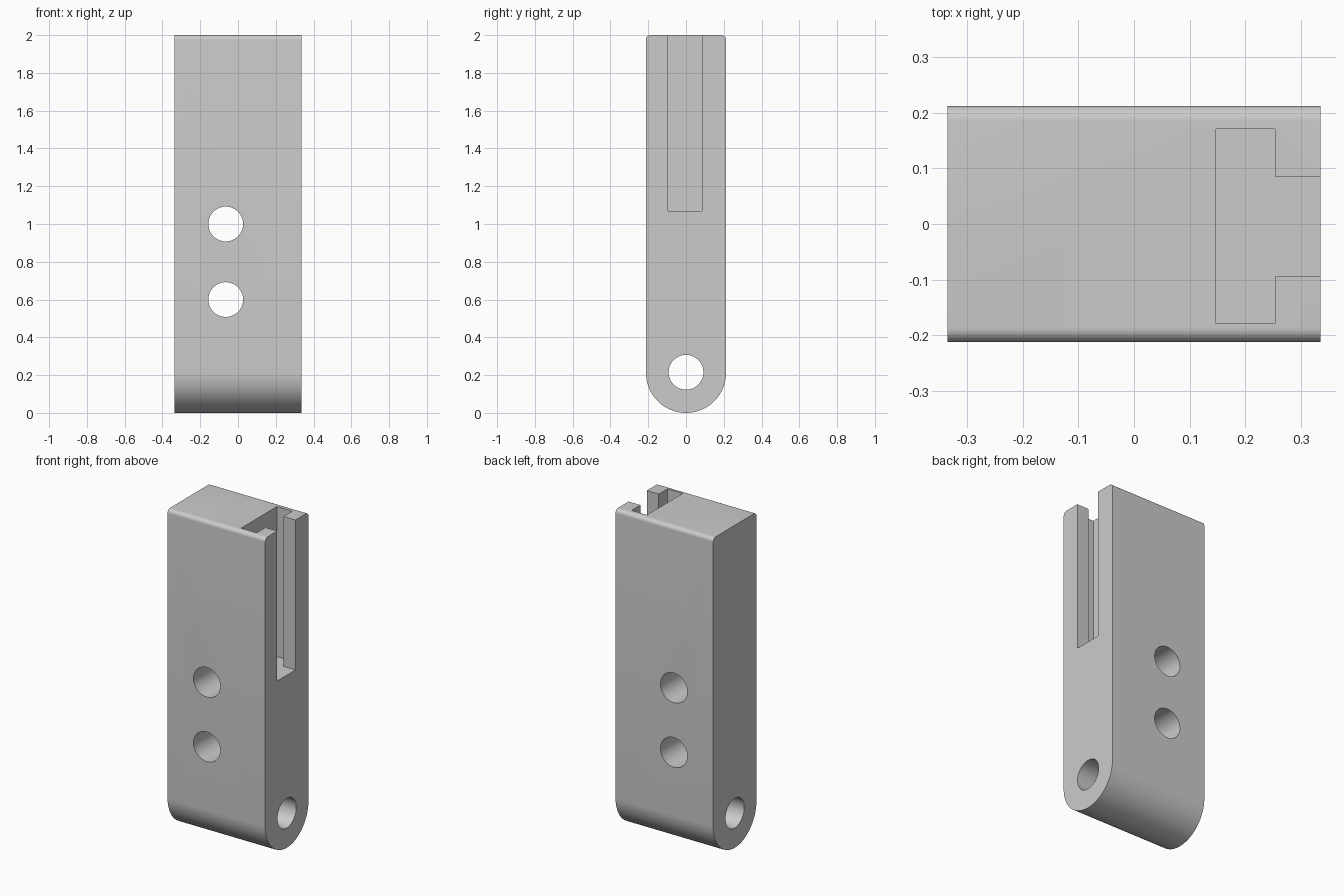
import bpy
import bmesh
from math import sin, cos, pi, radians
from mathutils import Matrix

if "Cube" in bpy.data.objects:
    bpy.data.objects.remove(bpy.data.objects["Cube"], do_unlink=True)

HALF_W, RADIUS, HEIGHT, FILLET = 0.335, 0.212, 2.0, 0.025
HOLE_R, HOLE_X = 0.092, -0.065

grey = bpy.data.materials.new("plain grey")
grey.use_nodes = True
colour = (0.6, 0.6, 0.6, 1)
grey.diffuse_color = colour
grey.node_tree.nodes["Principled BSDF"].inputs["Base Color"].default_value = colour


def add_object(name, bm):
    bmesh.ops.recalc_face_normals(bm, faces=bm.faces)
    mesh = bpy.data.meshes.new(name)
    bm.to_mesh(mesh)
    bm.free()
    mesh.materials.append(grey)
    obj = bpy.data.objects.new(name, mesh)
    bpy.context.collection.objects.link(obj)
    return obj


def prism(name, points, offset):
    """Extrude a closed outline along an offset."""
    bm = bmesh.new()
    face = bm.faces.new([bm.verts.new(p) for p in points])
    new = bmesh.ops.extrude_face_region(bm, geom=[face])["geom"]
    bmesh.ops.translate(bm, vec=offset,
                        verts=[v for v in new if isinstance(v, bmesh.types.BMVert)])
    return add_object(name, bm)


def drill(name, location, axis):
    bm = bmesh.new()
    bmesh.ops.create_cone(bm, cap_ends=True, segments=64, radius1=HOLE_R,
                          radius2=HOLE_R, depth=1,
                          matrix=Matrix.Translation(location) @ Matrix.Rotation(pi / 2, 4, axis))
    return add_object(name, bm)


def arc(cy, cz, r, start, end, steps):
    angles = [start + (end - start) * i / steps for i in range(steps + 1)]
    return [(-HALF_W, cy + r * cos(a), cz + r * sin(a)) for a in angles]


# Bar with a fully rounded foot and small rounded top edges
inner, top = RADIUS - FILLET, HEIGHT - FILLET
outline = (arc(0, RADIUS, RADIUS, pi, 2 * pi, 48)
           + arc(inner, top, FILLET, 0, pi / 2, 8)
           + arc(-inner, top, FILLET, pi / 2, pi, 8))
body = prism("bracket_body", outline, (2 * HALF_W, 0, 0))

# T-shaped slot, open at the top and on the left side
slot = [(0.147, -0.179), (0.253, -0.179), (0.253, -0.094), (0.4, -0.094),
        (0.4, 0.085), (0.253, 0.085), (0.253, 0.171), (0.147, 0.171)]
cutters = [prism("slot_cutter", [(x, y, 1.07) for x, y in slot], (0, 0, 1))]

# Two cross holes and the pivot hole through the foot
cutters += [drill("cross_hole_cutter", (HOLE_X, 0, z), 'X') for z in (0.6, 1.0)]
cutters.append(drill("pivot_hole_cutter", (0, 0, 0.215), 'Y'))

# Cut the openings and keep only the finished body
bpy.context.view_layer.objects.active = body
for cutter in cutters:
    cutter.hide_render = True
    mod = body.modifiers.new(cutter.name, 'BOOLEAN')
    mod.operation, mod.solver, mod.object = 'DIFFERENCE', 'EXACT', cutter
    bpy.ops.object.modifier_apply(modifier=mod.name)
    bpy.data.objects.remove(cutter, do_unlink=True)

bpy.ops.object.select_all(action='DESELECT')
body.select_set(True)
bpy.ops.object.shade_smooth_by_angle(angle=radians(30))
